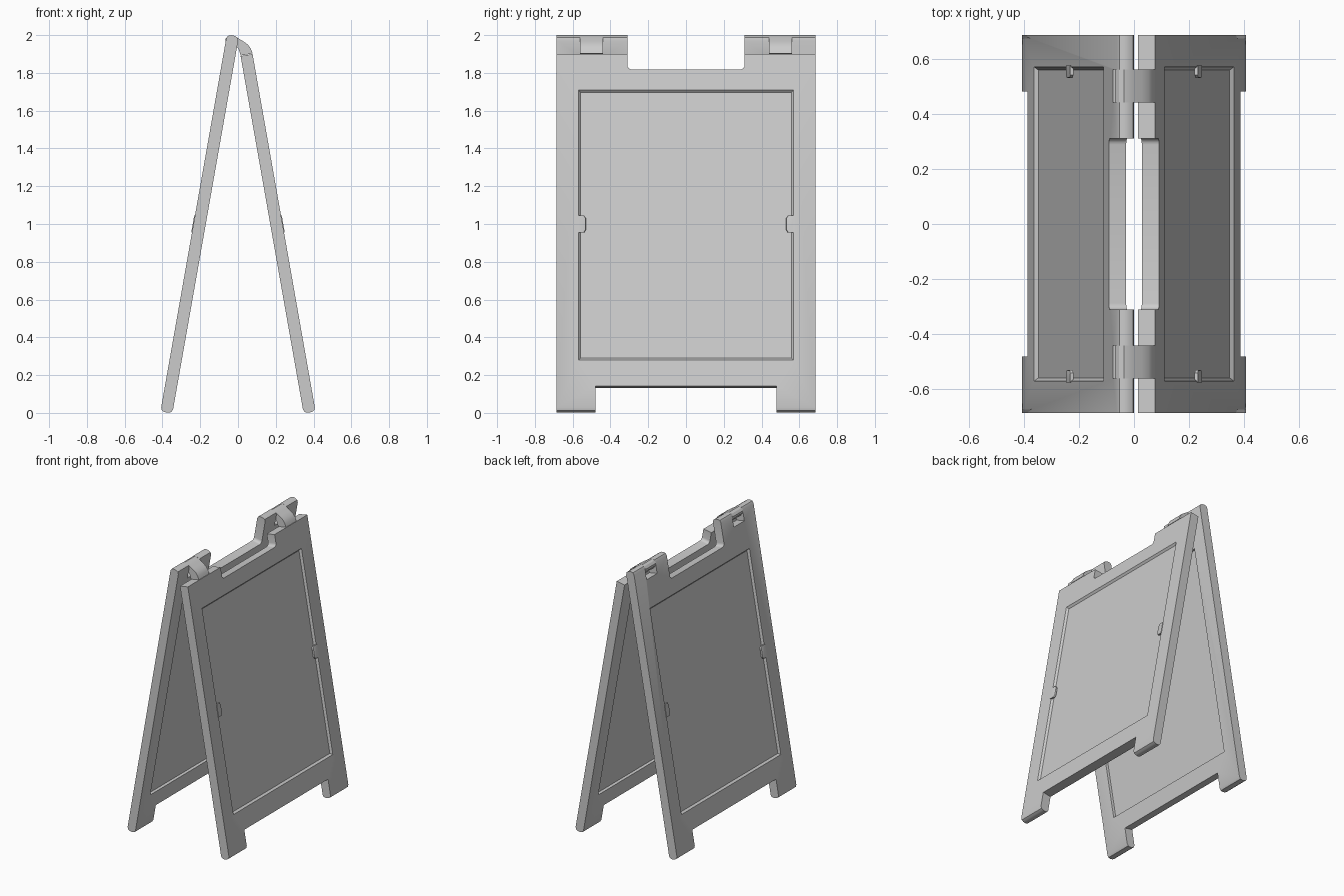
import bpy, bmesh
from math import radians

if "Cube" in bpy.data.objects:
    bpy.data.objects.remove(bpy.data.objects["Cube"])

TILT, BASE_X, BASE_Z, T = radians(10), 0.3475, -0.003, 0.064


def finish(bm, name):
    bmesh.ops.recalc_face_normals(bm, faces=bm.faces[:])
    me = bpy.data.meshes.new(name)
    bm.to_mesh(me)
    bm.free()
    ob = bpy.data.objects.new(name, me)
    bpy.context.collection.objects.link(ob)
    return ob


def activate(ob):
    bpy.ops.object.select_all(action='DESELECT')
    ob.select_set(True)
    bpy.context.view_layer.objects.active = ob


def smooth(ob):
    activate(ob)
    bpy.ops.object.shade_smooth_by_angle(angle=radians(30))


def extrude(pts, vec):
    bm = bmesh.new()
    f = bm.faces.new([bm.verts.new(p) for p in pts])
    r = bmesh.ops.extrude_face_region(bm, geom=[f], use_keep_orig=True)
    bmesh.ops.translate(bm, vec=vec,
                        verts=[v for v in r['geom'] if isinstance(v, bmesh.types.BMVert)])
    return bm


def block(name, x, y, z, taper=0.0):
    """Box from ranges; the end at x[1] is shrunk by taper."""
    bm = bmesh.new()
    rings = []
    for xx, t in ((x[0], 0), (x[1], taper)):
        rings.append([bm.verts.new((xx, a, b)) for a, b in
                      ((y[0] + t, z[0] + t), (y[1] - t, z[0] + t),
                       (y[1] - t, z[1] - t), (y[0] + t, z[1] - t))])
    bm.faces.new(rings[0])
    bm.faces.new(rings[1])
    for i in range(4):
        j = (i + 1) % 4
        bm.faces.new((rings[0][i], rings[0][j], rings[1][j], rings[1][i]))
    return finish(bm, name)


def cut(ob, cutter):
    m = ob.modifiers.new("cut", 'BOOLEAN')
    m.operation, m.solver, m.object = 'DIFFERENCE', 'EXACT', cutter
    activate(ob)
    bpy.ops.object.modifier_apply(modifier=m.name)
    bpy.data.objects.remove(cutter)


def place(ob, left):
    ob.rotation_euler = (0, -TILT, radians(180) if left else 0)
    ob.location = (-BASE_X if left else BASE_X, 0, BASE_Z)


def panel(name, top, left):
    # Board outline with feet and handle notch (x is outward, z runs up the board)
    notch = 1.838
    half = [(0.48, 0.136), (0.48, 0), (0.685, 0), (0.685, top), (0.31, top), (0.31, notch)]
    outline = half + [(-y, z) for y, z in reversed(half)]
    bm = extrude([(0, y, z) for y, z in outline], (T, 0, 0))

    def near(e, z):
        return all(abs(v.co.z - z) < 1e-4 for v in e.verts)

    def across(e):
        return abs(e.verts[0].co.x - e.verts[1].co.x) > 0.01

    corners = [e for e in bm.edges if across(e) and near(e, notch)]
    bmesh.ops.bevel(bm, geom=corners, offset=0.022, segments=4, profile=0.5, affect='EDGES')
    ends = [e for e in bm.edges if not across(e) and
            (near(e, 0) or (left and near(e, top)))]
    bmesh.ops.bevel(bm, geom=ends, offset=0.022, segments=2, profile=0.5, affect='EDGES')
    ob = finish(bm, name)

    # Sign recess outside (sloped rim) and shallow recess inside
    cut(ob, block("cutter", (T + 0.014, T - 0.014), (-0.582, 0.582), (0.264, 1.74), 0.024))
    cut(ob, block("cutter", (-0.02, 0.018), (-0.575, 0.575), (0.25, 1.745), 0.004))
    if left:
        for s in (-1, 1):
            y = sorted((s * 0.44, s * 0.56))
            cut(ob, block("cutter", (-0.1, 0.2), y, (1.925, 2.1)))
    place(ob, left)
    smooth(ob)

    # Sign retaining clips on both sides of the recess
    for s in (-1, 1):
        pts = [(0.575, -0.045), (0.54, -0.045), (0.53, -0.03),
               (0.53, 0.03), (0.54, 0.045), (0.575, 0.045)]
        bm = extrude([(T - 0.008, s * y, 1.007 + z) for y, z in pts], (0.012, 0, 0))
        outer = [e for e in bm.edges
                 if all(v.co.x > T and abs(v.co.y) < 0.56 for v in e.verts)]
        bmesh.ops.bevel(bm, geom=outer, offset=0.004, segments=2, profile=0.5, affect='EDGES')
        clip = finish(bm, name + "_clip")
        place(clip, left)
        smooth(clip)


panel("left_board", 2.026, True)
panel("right_board", 1.921, False)

# Hinge straps hooking over axles in the taller board
STRAP = [(0.077, 1.903), (0.068, 1.928), (0.052, 1.95), (0.028, 1.967), (0.0, 1.984),
         (-0.018, 1.995), (-0.036, 2.0), (-0.055, 1.993), (-0.068, 1.977),
         (-0.062, 1.955), (-0.04, 1.962), (-0.015, 1.948), (0.004, 1.925), (0.014, 1.892)]
for s in (-1, 1):
    smooth(finish(extrude([(x, s * 0.44, z) for x, z in STRAP], (0, s * 0.12, 0)), "hinge_strap"))
    bpy.ops.mesh.primitive_cylinder_add(vertices=16, radius=0.018, depth=0.124,
                                        location=(-0.036, s * 0.5, 1.95),
                                        rotation=(radians(90), 0, 0))
    axle = bpy.context.object
    axle.name = "hinge_axle"
    smooth(axle)
